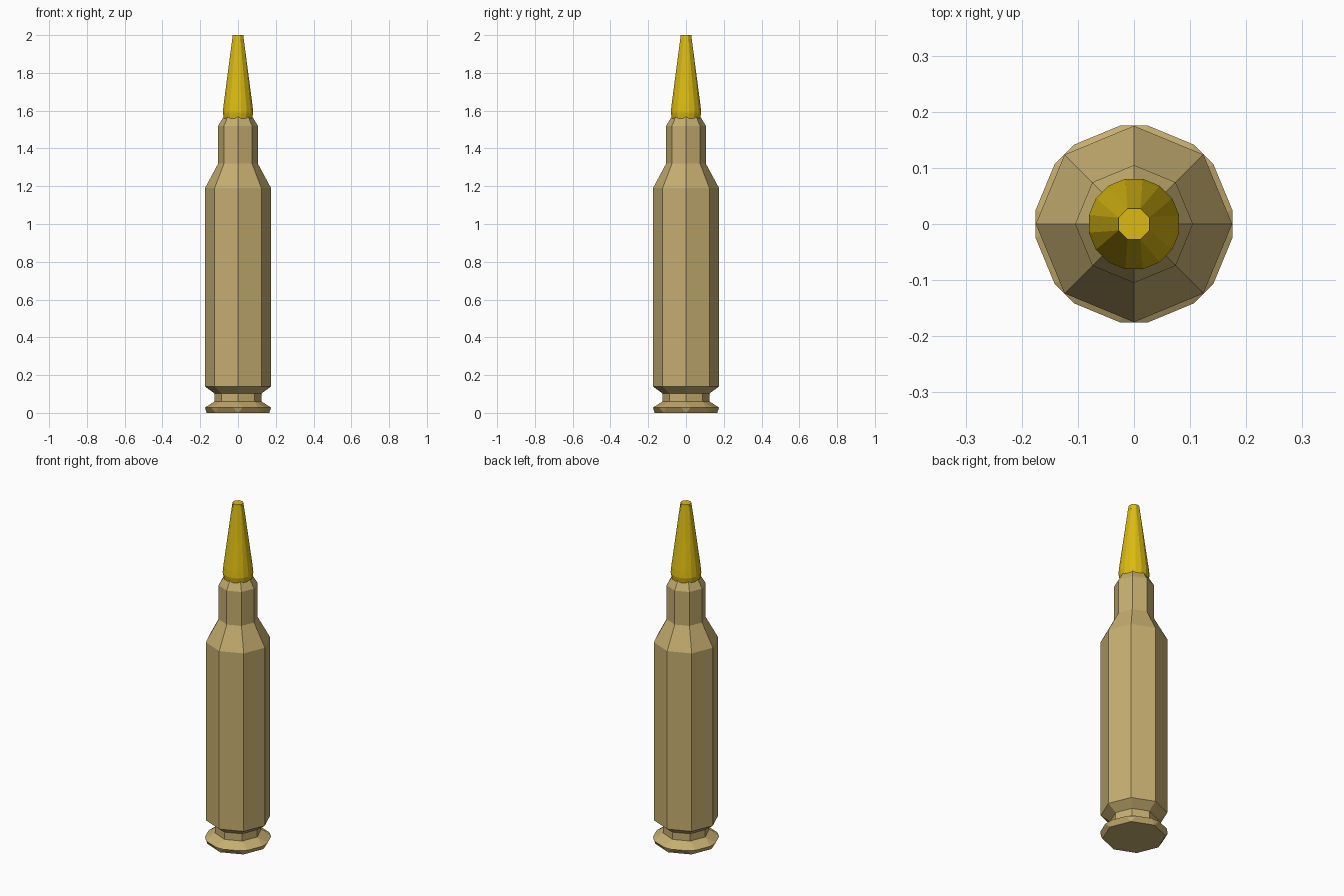
import bpy, bmesh
from math import sin, cos, radians

if "Cube" in bpy.data.objects:
    bpy.data.objects.remove(bpy.data.objects["Cube"])


def material(name, color):
    m = bpy.data.materials.new(name)
    m.diffuse_color = color
    m.use_nodes = True
    m.node_tree.nodes["Principled BSDF"].inputs["Base Color"].default_value = m.diffuse_color
    return m


def lathe(name, profile, mat):
    """Eight-sided lathe; each row is (radius, z, split).
    split = half angle by which every corner is divided in two (0 = sharp octagon,
    11.25 = regular 16-gon, 22.5 = octagon turned half a step)."""
    bm = bmesh.new()
    rings = []
    for r, z, split in profile:
        rings.append([bm.verts.new((r * cos(radians(45 * k + s)), r * sin(radians(45 * k + s)), z))
                      for k in range(8) for s in (-split, split)])
    for low, high in zip(rings, rings[1:]):
        for i in range(16):
            j = (i + 1) % 16
            bm.faces.new((low[i], low[j], high[j], high[i]))
    bm.faces.new(rings[0][::-1])
    bm.faces.new(rings[-1])
    bmesh.ops.remove_doubles(bm, verts=bm.verts[:], dist=0.0005)
    bmesh.ops.recalc_face_normals(bm, faces=bm.faces[:])
    mesh = bpy.data.meshes.new(name)
    bm.to_mesh(mesh)
    bm.free()
    mesh.materials.append(mat)
    obj = bpy.data.objects.new(name, mesh)
    bpy.context.collection.objects.link(obj)
    return obj


brass = material("brass", (0.56, 0.42, 0.16, 1))
gold = material("gold", (0.72, 0.50, 0.006, 1))

# Case: rim, extraction groove, body, shoulder, neck, mouth
lathe("case", [
    (0.166, 0.0, 0), (0.177, 0.028, 8.2), (0.125, 0.06, 0), (0.125, 0.103, 0),
    (0.175, 0.14, 0), (0.175, 1.19, 0), (0.105, 1.32, 0), (0.105, 1.52, 0),
    (0.075, 1.57, 0),
], brass)

# Tip: short flared base, long taper, flat end
lathe("bullet_tip", [
    (0.073, 1.54, 11.25), (0.082, 1.59, 11.25), (0.078, 1.63, 11.25), (0.03, 2.0, 22.5),
], gold)
